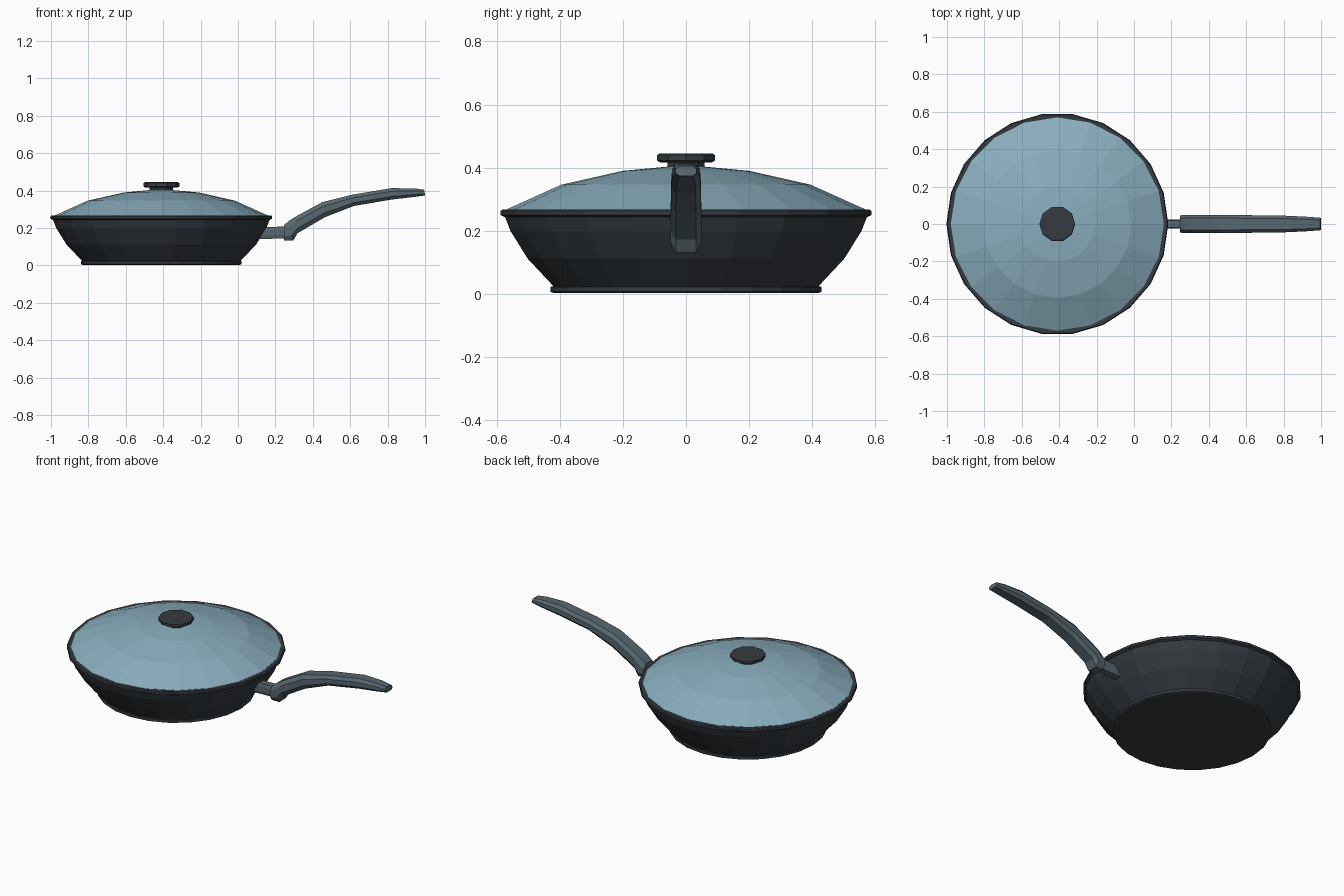
import bpy, bmesh, math

if "Cube" in bpy.data.objects:
    bpy.data.objects.remove(bpy.data.objects["Cube"])

CX = -0.41  # pan centre


def material(name, rgb):
    m = bpy.data.materials.new(name)
    m.diffuse_color = (*rgb, 1)
    m.use_nodes = True
    m.node_tree.nodes["Principled BSDF"].inputs["Base Color"].default_value = m.diffuse_color
    return m


dark = material("dark coating", (0.036, 0.044, 0.053))
glass = material("blue glass", (0.25, 0.42, 0.51))
grip = material("slate grip", (0.095, 0.135, 0.160))


def loft(name, rings, mat):
    """Skin a list of equal-length point rings and cap both ends."""
    bm = bmesh.new()
    loops = [[bm.verts.new(p) for p in r] for r in rings]
    n = len(loops[0])
    for a, b in zip(loops, loops[1:]):
        for i in range(n):
            j = (i + 1) % n
            bm.faces.new((a[i], a[j], b[j], b[i]))
    bm.faces.new(loops[0][::-1])
    bm.faces.new(loops[-1])
    bmesh.ops.recalc_face_normals(bm, faces=bm.faces)
    me = bpy.data.meshes.new(name)
    bm.to_mesh(me)
    bm.free()
    me.materials.append(mat)
    ob = bpy.data.objects.new(name, me)
    bpy.context.collection.objects.link(ob)
    return ob


def lathe(name, profile, sides, mat):
    rings = []
    for r, z in profile:
        rings.append([(CX + r * math.cos(2 * math.pi * i / sides),
                       r * math.sin(2 * math.pi * i / sides), z)
                      for i in range(sides)])
    return loft(name, rings, mat)


def bar(name, stations, mat, bevel):
    """Bevelled bar along x; station = x_top, z_top, x_bottom, z_bottom, half width."""
    rings = []
    for xt, zt, xb, zb, w in stations:
        ring = []
        for s, t in ((-1 + bevel, 1), (1 - bevel, 1), (1, 0.72), (1, 0.28),
                     (1 - bevel, 0), (-1 + bevel, 0), (-1, 0.28), (-1, 0.72)):
            ring.append((xb + (xt - xb) * t, s * w, zb + (zt - zb) * t))
        rings.append(ring)
    return loft(name, rings, mat)


# Pan: base disc, flared wall and rim
lathe("base_disc", [(0.42, 0.003), (0.43, 0.007), (0.43, 0.022), (0.415, 0.026)], 24, dark)
lathe("pan_body", [(0.42, 0.02), (0.507, 0.112), (0.562, 0.2), (0.58, 0.246)], 22, dark)
lathe("pan_rim", [(0.58, 0.243), (0.593, 0.25), (0.593, 0.262), (0.588, 0.267),
                  (0.55, 0.265)], 22, dark)

# Domed glass lid
lathe("glass_lid", [(0.57, 0.262), (0.57, 0.267), (0.395, 0.346), (0.2, 0.39),
                    (0.06, 0.403)], 20, glass)

# Lid knob
lathe("knob_stem", [(0.062, 0.39), (0.062, 0.42)], 10, dark)
lathe("lid_knob", [(0.085, 0.416), (0.096, 0.422), (0.096, 0.44), (0.088, 0.445)], 10, dark)

# Handle bracket and curved grip
bar("handle_bracket", [(0.10, 0.205, 0.08, 0.14, 0.024), (0.28, 0.208, 0.28, 0.145, 0.024)],
    grip, 0.2)
bar("handle_grip", [
    (0.245, 0.215, 0.245, 0.132, 0.046),
    (0.275, 0.240, 0.295, 0.132, 0.049),
    (0.31, 0.262, 0.318, 0.172, 0.049),
    (0.45, 0.338, 0.465, 0.258, 0.048),
    (0.61, 0.378, 0.62, 0.318, 0.047),
    (0.82, 0.413, 0.82, 0.352, 0.044),
    (0.94, 0.412, 0.94, 0.366, 0.038),
    (0.995, 0.405, 1.0, 0.374, 0.033)], grip, 0.35)
